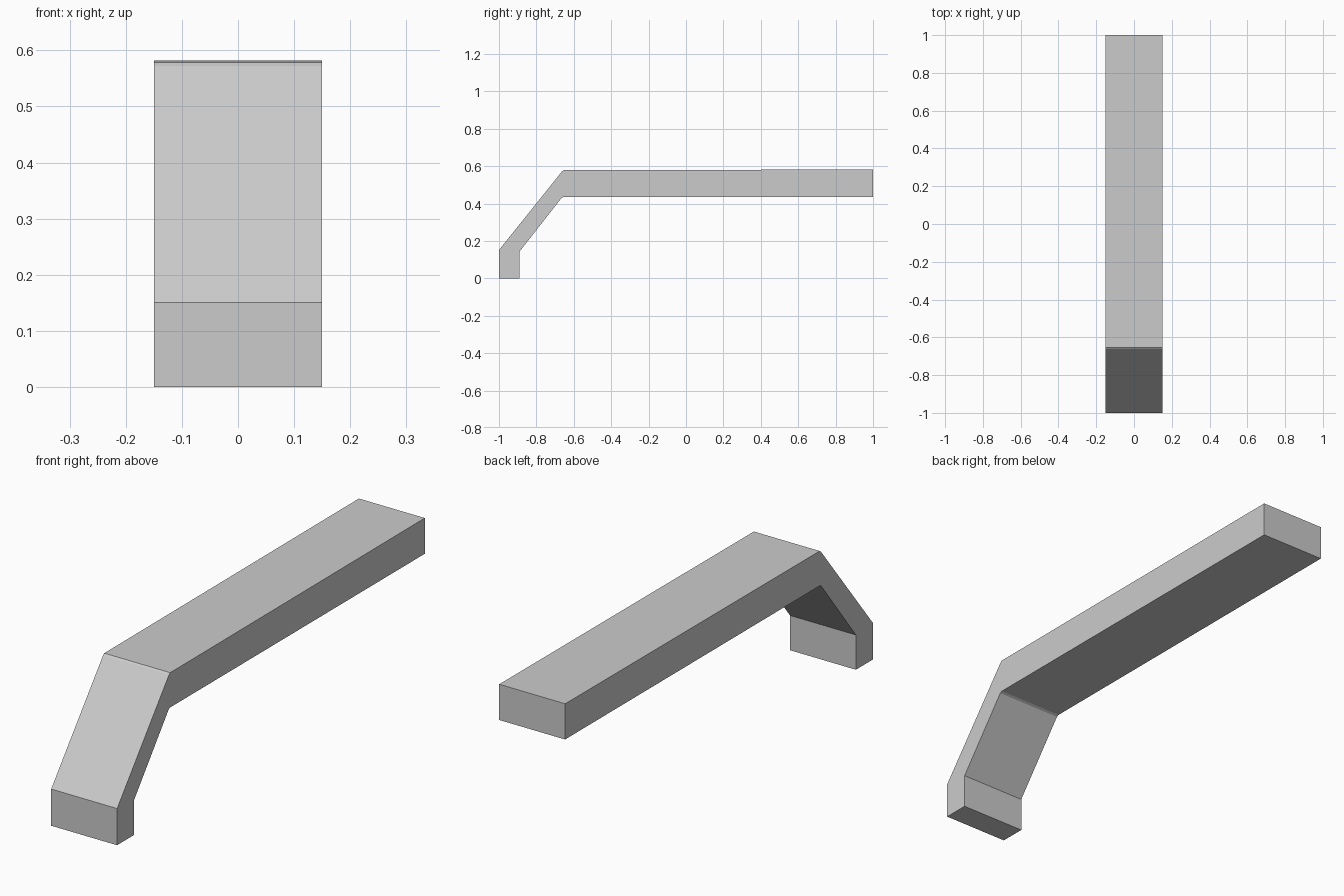
import bpy, bmesh

if "Cube" in bpy.data.objects:
    bpy.data.objects.remove(bpy.data.objects["Cube"])

HALF_WIDTH = 0.15

# Side profile (y, z): foot, sloped leg, long arm
profile = [
    (-1.0, 0.0), (-0.89, 0.0), (-0.89, 0.143),   # foot
    (-0.665, 0.43), (-0.655, 0.435),             # inner bend
    (1.0, 0.435), (1.0, 0.582),                  # arm end
    (-0.655, 0.578), (-0.663, 0.572),            # outer bend
    (-1.0, 0.151),
]

# Extrude the profile across the width
bm = bmesh.new()
side = bm.faces.new([bm.verts.new((-HALF_WIDTH, y, z)) for y, z in profile])
ext = bmesh.ops.extrude_face_region(bm, geom=[side], use_keep_orig=True)
moved = [g for g in ext["geom"] if isinstance(g, bmesh.types.BMVert)]
bmesh.ops.translate(bm, verts=moved, vec=(2 * HALF_WIDTH, 0, 0))
bmesh.ops.recalc_face_normals(bm, faces=bm.faces)

mesh = bpy.data.meshes.new("bent_arm")
bm.to_mesh(mesh)
bm.free()
bpy.context.collection.objects.link(bpy.data.objects.new("bent_arm", mesh))
